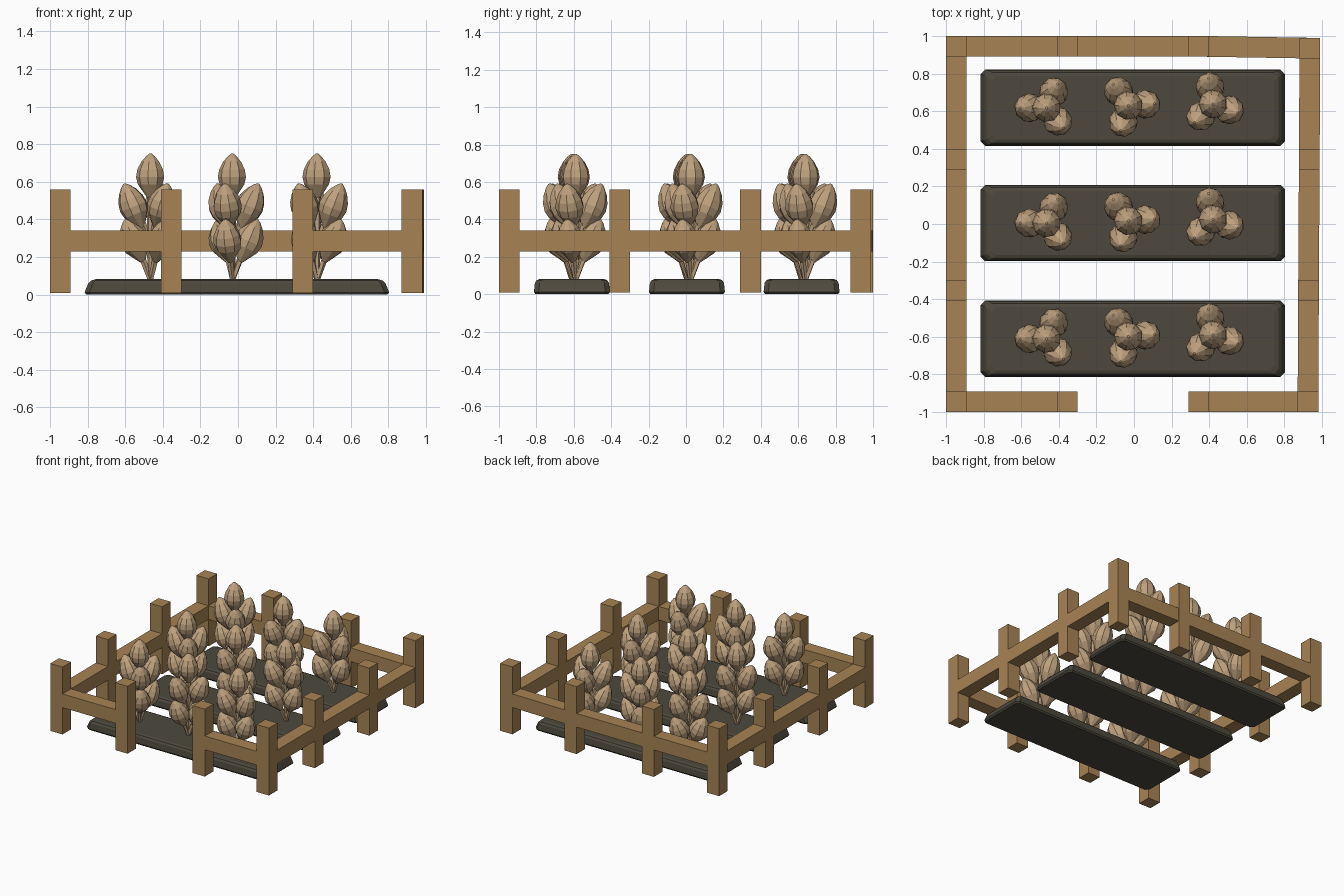
import bpy, bmesh, math
from mathutils import Vector

if "Cube" in bpy.data.objects:
    bpy.data.objects.remove(bpy.data.objects["Cube"])


def material(name, rgb):
    m = bpy.data.materials.new(name)
    m.diffuse_color = (*rgb, 1)
    m.use_nodes = True
    m.node_tree.nodes["Principled BSDF"].inputs["Base Color"].default_value = m.diffuse_color
    return m


WOOD = material("fence wood", (0.39, 0.23, 0.09))
SOIL = material("dark soil", (0.075, 0.066, 0.047))
TAN = material("tan bud", (0.52, 0.36, 0.21))


def finish(bm, name, mat):
    bmesh.ops.recalc_face_normals(bm, faces=bm.faces)
    me = bpy.data.meshes.new(name)
    bm.to_mesh(me)
    bm.free()
    me.materials.append(mat)
    ob = bpy.data.objects.new(name, me)
    bpy.context.collection.objects.link(ob)
    return ob


def loft(bm, rings):
    """Skin a list of equal-length rings of points and cap both ends."""
    vs = [[bm.verts.new(p) for p in r] for r in rings]
    n = len(vs[0])
    for a, b in zip(vs, vs[1:]):
        for i in range(n):
            bm.faces.new((a[i], a[(i + 1) % n], b[(i + 1) % n], b[i]))
    bm.faces.new(vs[0][::-1])
    bm.faces.new(vs[-1])


def lathe(bm, start, end, profile, sides=9, turn=0.0):
    """Revolve (fraction along axis, radius) pairs around start->end."""
    start, end = Vector(start), Vector(end)
    q = (end - start).to_track_quat('Z', 'Y')
    length = (end - start).length
    rings = []
    for t, r in profile:
        rings.append([start + q @ Vector((r * math.cos(a), r * math.sin(a), t * length))
                      for a in (turn + math.tau * i / sides for i in range(sides))])
    loft(bm, rings)


# Fence posts and rails, with a gate gap in the front
H = 0.055
FL, FR, BL, BR = (-.945, -.945), (.925, -.945), (-.945, .945), (.935, .935)
F1, F2 = (-.355, -.945), (.345, -.945)
B1, B2 = (-.355, .945), (.345, .945)
L1, L2 = (-.945, -.355), (-.945, .345)
R1, R2 = (.928, -.355), (.932, .345)


def post(name, c):
    bm = bmesh.new()
    loft(bm, [[(c[0] + sx * H, c[1] + sy * H, z)
               for sx, sy in ((-1, -1), (1, -1), (1, 1), (-1, 1))] for z in (0.008, 0.56)])
    finish(bm, name, WOOD)


def rail(name, a, b):
    bm = bmesh.new()
    side = (0, H) if abs(a[0] - b[0]) > abs(a[1] - b[1]) else (H, 0)
    loft(bm, [[(p[0] + s * side[0], p[1] + s * side[1], z)
               for s, z in ((-1, .228), (1, .228), (1, .34), (-1, .34))] for p in (a, b)])
    finish(bm, name, WOOD)


for i, c in enumerate((FL, FR, BL, BR, F1, F2, B1, B2, L1, L2, R1, R2)):
    post(f"fence_post_{i + 1}", c)
for side, runs in (("front", ((FL, F1), (F2, FR))),
                   ("back", ((BL, B1), (B1, B2), (B2, BR))),
                   ("left", ((FL, L1), (L1, L2), (L2, BL))),
                   ("right", ((FR, R1), (R1, R2), (R2, BR)))):
    for i, (a, b) in enumerate(runs):
        rail(f"{side}_rail_{i + 1}", a, b)


# Soil beds with sloping, softened edges
def bed(name, y):
    bm = bmesh.new()
    rings = []
    for z, hx, hy in ((0.0, .80, .195), (.012, .81, .203), (.06, .79, .198), (.075, .775, .188), (.082, .75, .17)):
        c = 0.025
        pts = [(hx, hy - c), (hx - c, hy), (-hx + c, hy), (-hx, hy - c),
               (-hx, -hy + c), (-hx + c, -hy), (hx - c, -hy), (hx, -hy + c)]
        rings.append([(px - .006, y + py, z) for px, py in pts])
    loft(bm, rings)
    finish(bm, name, SOIL)


# Plants: a stem, two tiers of three leaning buds and one upright bud
BUD = [(0, .014), (.14, .038), (.32, .068), (.48, .077), (.65, .07), (.82, .049), (.94, .024), (1, .006)]
STALK = [(0, .012), (1, .018)]


def plant(name, x, y, angles):
    bm = bmesh.new()
    lathe(bm, (x, y, .06), (x, y, .54), [(0, .012), (.4, .02), (1, .02)], 6)
    lathe(bm, (x, y, .51), (x, y, .75), BUD)
    for k, deg in enumerate(angles):
        a = math.radians(deg)

        def at(r, z):
            return (x + r * math.cos(a), y + r * math.sin(a), z)
        lathe(bm, at(0, .07), at(.045, .2), STALK, 5)
        lathe(bm, at(.04, .175), at(.135, .40), BUD, turn=k)
        lathe(bm, at(0, .27), at(.045, .39), STALK, 5)
        lathe(bm, at(.045, .355), at(.14, .59), BUD, turn=k + .4)
    finish(bm, name, TAN)


for r, y in enumerate((-.61, .005, .618)):
    bed(f"soil_bed_{r + 1}", y)
    for c, (x, dy, angles) in enumerate(((-.465, .0, (180, 65, -50)),
                                         (-.03, .012, (125, 4, -107)),
                                         (.42, .02, (100, -20, -135)))):
        plant(f"plant_{r + 1}_{c + 1}", x, y + dy, angles)
